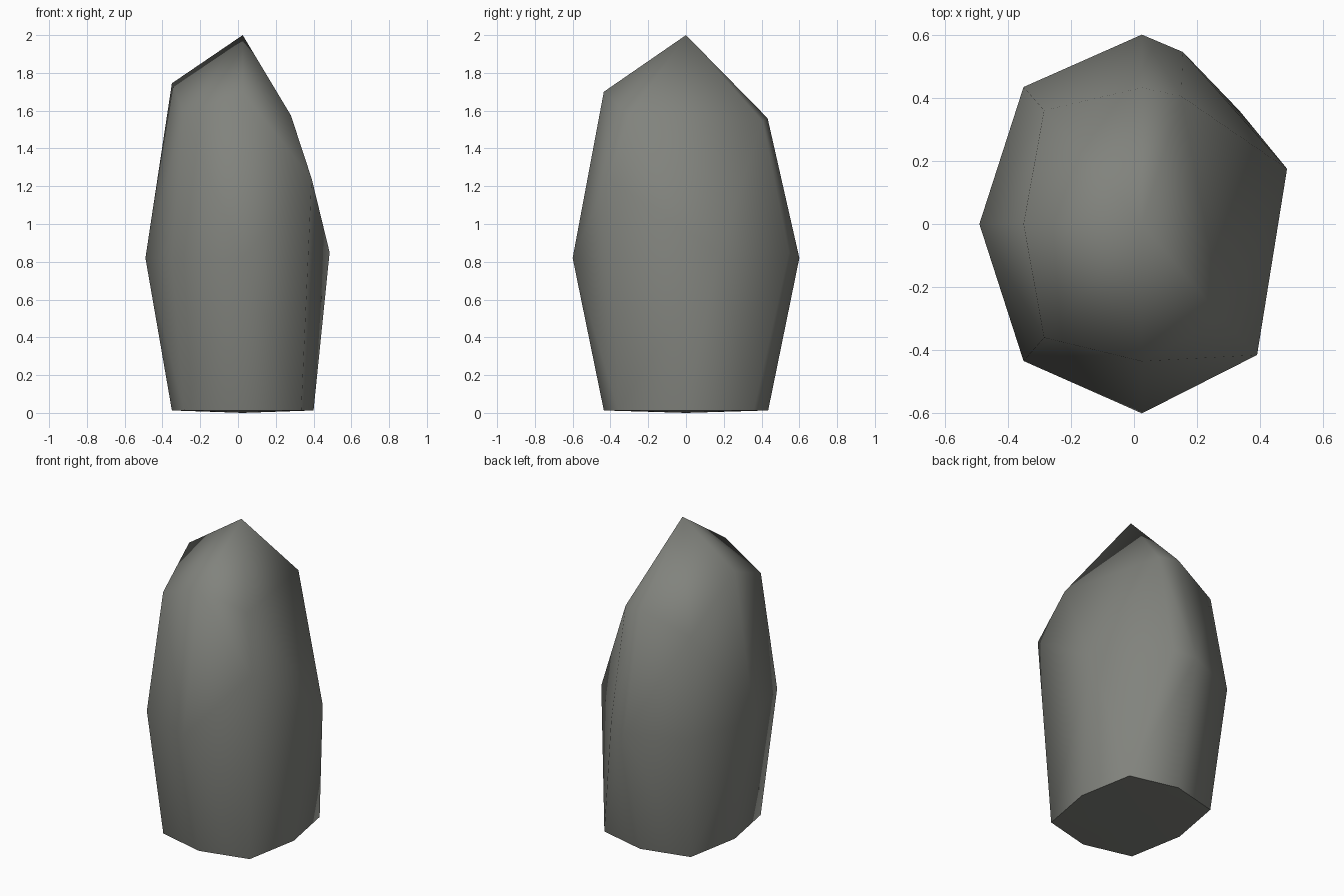
import bpy, bmesh, math

cube = bpy.data.objects.get("Cube")
if cube:
    bpy.data.objects.remove(cube, do_unlink=True)

CX = 0.025  # axis of the boulder


def ring(rx, ry, dx, dy, z, sides):
    """Points of an eight-sided ring; sides lists the (x, y) signs to keep."""
    return [(CX + sx * (dx if sy else rx), sy * (dy if sx else ry), z) for sx, sy in sides]


ALL = [(sx, sy) for sx in (-1, 0, 1) for sy in (-1, 0, 1) if sx or sy]
UNCHIPPED = [s for s in ALL if s[0] < 1]

# foot and belly rings
points = ring(0.375, 0.435, 0.31, 0.358, 0.013, ALL)
points += ring(0.515, 0.6, 0.375, 0.434, 0.82, UNCHIPPED)

# peak and centre of the underside
points += [(CX, 0, 2.0), (CX, 0, 0.0)]

# uneven shoulder
points += [(-0.35, 0, 1.745), (-0.285, -0.36, 1.58), (-0.285, 0.36, 1.44),
           (CX, -0.435, 1.70), (CX, 0.432, 1.56), (0.28, -0.30, 1.575)]

# chipped side
points += [(0.485, 0.175, 0.85), (0.155, 0.545, 0.85),
           (0.39, -0.415, 1.24), (0.15, 0.405, 1.545)]

# stretch a faceted skin over the points
bm = bmesh.new()
for p in points:
    bm.verts.new(p)
hull = bmesh.ops.convex_hull(bm, input=bm.verts[:])
loose = [v for v in bm.verts if not v.link_faces]
bmesh.ops.delete(bm, geom=loose, context='VERTS')
bmesh.ops.recalc_face_normals(bm, faces=bm.faces[:])
mesh = bpy.data.meshes.new("boulder")
bm.to_mesh(mesh)
bm.free()

boulder = bpy.data.objects.new("boulder", mesh)
bpy.context.collection.objects.link(boulder)

# stone colour
stone = bpy.data.materials.new("grey stone")
stone.use_nodes = True
colour = (0.22, 0.226, 0.205, 1)
stone.diffuse_color = colour
stone.node_tree.nodes["Principled BSDF"].inputs["Base Color"].default_value = colour
mesh.materials.append(stone)

# smooth sides, sharp foot
bpy.ops.object.select_all(action='DESELECT')
boulder.select_set(True)
bpy.context.view_layer.objects.active = boulder
bpy.ops.object.shade_smooth_by_angle(angle=math.radians(60))
